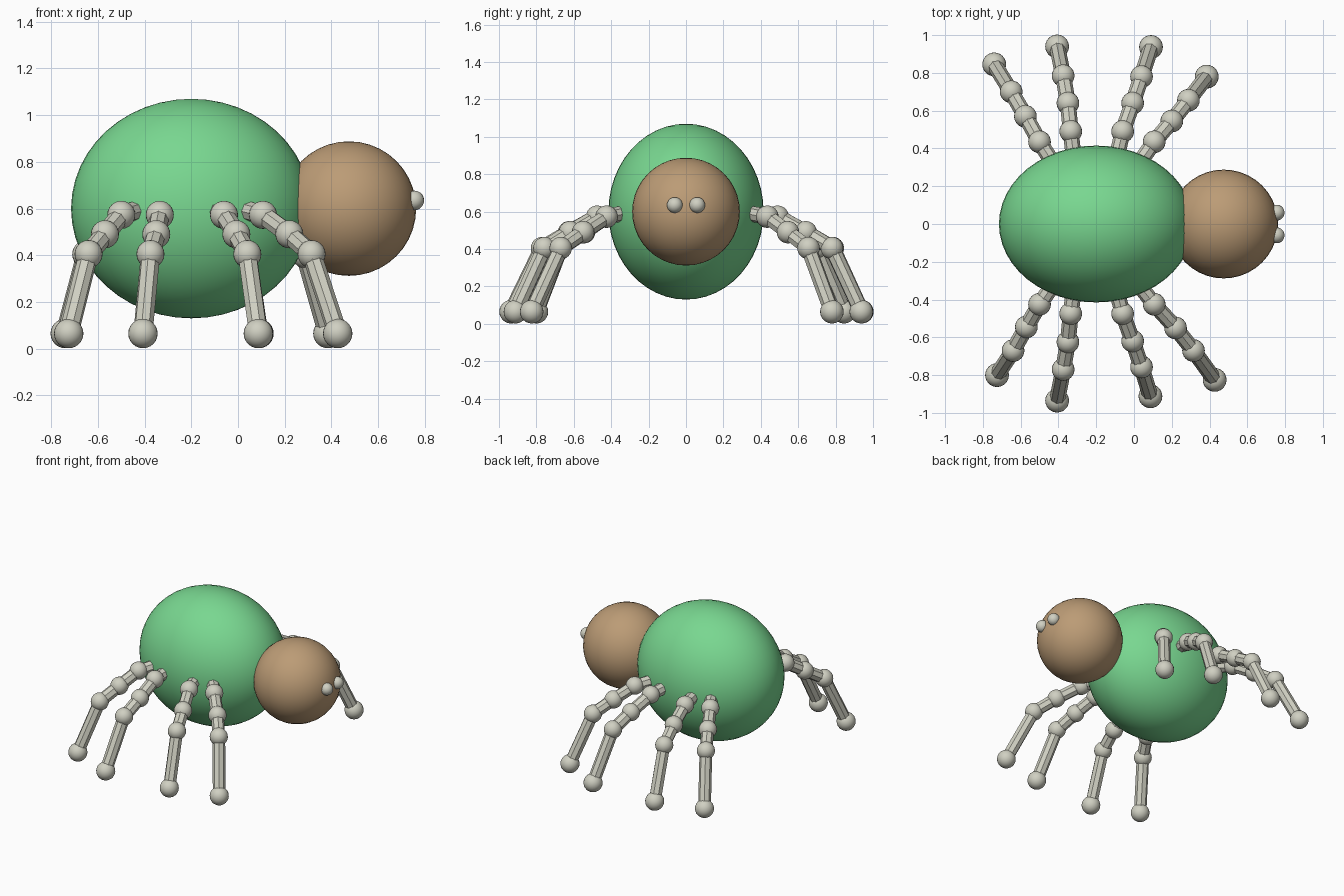
import bpy
from mathutils import Vector

cube = bpy.data.objects.get("Cube")
if cube:
    bpy.data.objects.remove(cube, do_unlink=True)


def material(name, rgb):
    m = bpy.data.materials.new(name)
    m.use_nodes = True
    m.diffuse_color = (*rgb, 1)
    m.node_tree.nodes["Principled BSDF"].inputs["Base Color"].default_value = (*rgb, 1)
    return m


green = material("green", (0.19, 0.68, 0.28))
brown = material("brown", (0.50, 0.33, 0.18))
bone = material("bone", (0.63, 0.63, 0.54))


def ball(name, center, radii, mat, segments=32):
    bpy.ops.mesh.primitive_uv_sphere_add(segments=segments, ring_count=segments // 2, radius=1, location=center)
    ob = bpy.context.object
    ob.name = name
    ob.scale = radii
    bpy.ops.object.transform_apply(location=False, rotation=False, scale=True)
    ob.data.materials.append(mat)
    bpy.ops.object.shade_smooth()
    return ob


def tube(name, a, b, radius, mat):
    a, b = Vector(a), Vector(b)
    d = b - a
    bpy.ops.mesh.primitive_cylinder_add(vertices=8, radius=radius, depth=d.length, location=(a + b) / 2)
    ob = bpy.context.object
    ob.name = name
    ob.rotation_euler = d.to_track_quat("Z", "Y").to_euler()
    ob.data.materials.append(mat)
    return ob


# Abdomen, head and eyes
ball("abdomen", (-0.2, 0, 0.6), (0.515, 0.415, 0.47), green, 48)
ball("head", (0.475, 0, 0.6), (0.288,) * 3, brown, 40)
for side, y in (("left", 0.06), ("right", -0.06)):
    ball(side + "_eye", (0.755, y, 0.635), (0.042,) * 3, bone, 20)

# Legs: (x, y) of the hip, three joints and the foot
HEIGHTS = (0.59, 0.573, 0.49, 0.405, 0.065)
LEGS = {
    "left_rear": [(-0.44, 0.34), (-0.5, 0.435), (-0.575, 0.57), (-0.65, 0.7), (-0.74, 0.845)],
    "left_mid_rear": [(-0.32, 0.36), (-0.335, 0.49), (-0.35, 0.64), (-0.375, 0.785), (-0.407, 0.94)],
    "left_mid_front": [(-0.09, 0.36), (-0.06, 0.49), (-0.007, 0.64), (0.04, 0.78), (0.09, 0.937)],
    "left_front": [(0.04, 0.34), (0.107, 0.435), (0.2, 0.545), (0.288, 0.655), (0.385, 0.78)],
    "right_rear": [(-0.44, -0.34), (-0.5, -0.425), (-0.57, -0.545), (-0.64, -0.67), (-0.725, -0.8)],
    "right_mid_rear": [(-0.32, -0.36), (-0.335, -0.475), (-0.35, -0.625), (-0.375, -0.77), (-0.407, -0.935)],
    "right_mid_front": [(-0.09, -0.36), (-0.06, -0.475), (-0.007, -0.62), (0.04, -0.757), (0.087, -0.912)],
    "right_front": [(0.04, -0.34), (0.107, -0.425), (0.22, -0.55), (0.315, -0.67), (0.427, -0.825)],
}
for leg, path in LEGS.items():
    points = [(x, y, z) for (x, y), z in zip(path, HEIGHTS)]
    for i in range(4):
        tube(f"{leg}_segment_{i + 1}", points[i], points[i + 1], 0.042, bone)
        size = 0.063 if i == 3 else 0.06
        part = "foot" if i == 3 else f"joint_{i + 1}"
        ball(f"{leg}_{part}", points[i + 1], (size,) * 3, bone, 24)
